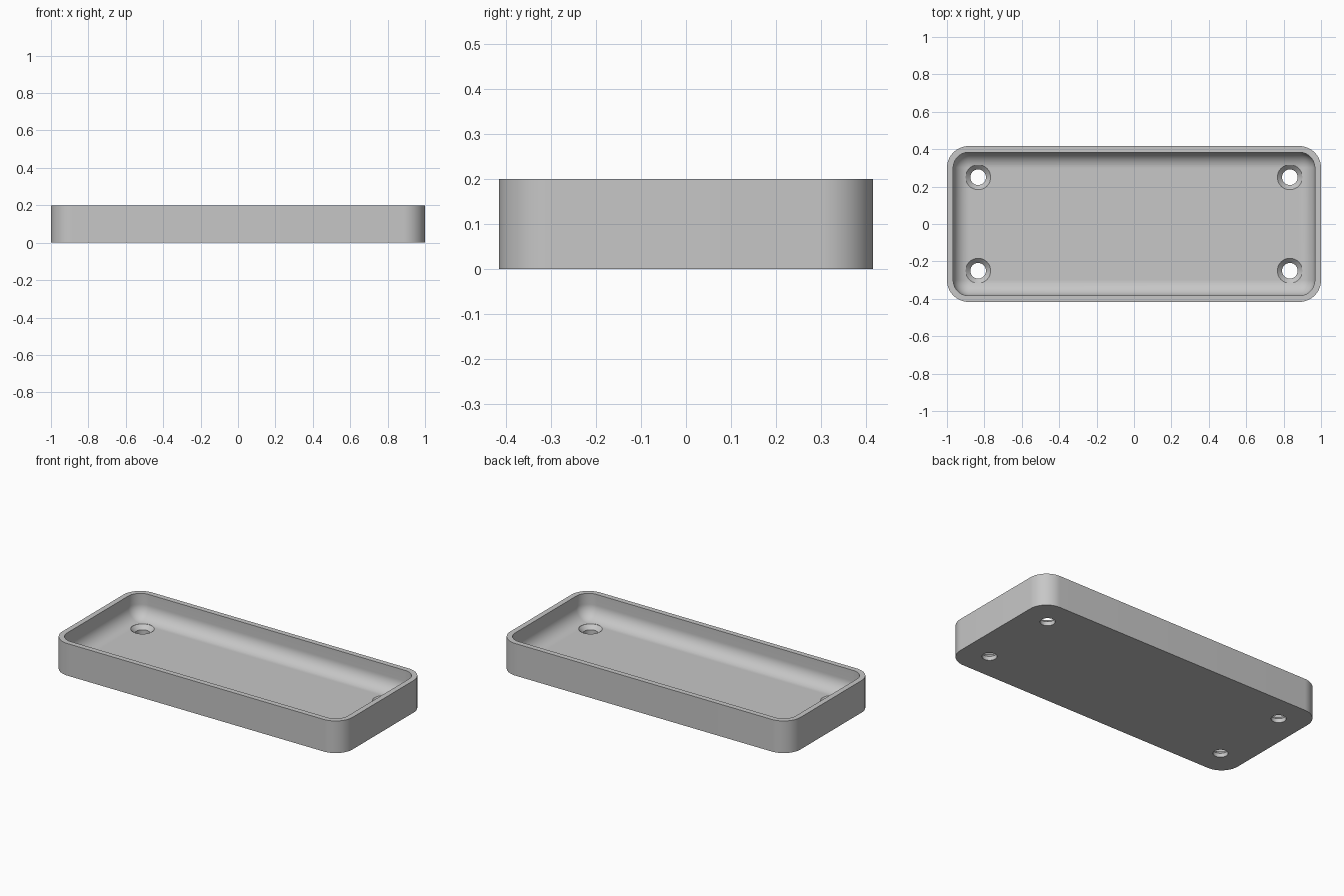
import bpy, bmesh
from math import sin, cos, pi, radians

cube = bpy.data.objects.get("Cube")
if cube:
    bpy.data.objects.remove(cube, do_unlink=True)

LENGTH, WIDTH, HEIGHT = 1.0, 0.4167, 0.2   # half length, half width, full height
WALL, FLOOR = 0.0333, 0.05
CORNER, FILLET = 0.1167, 0.0833
STEPS = 16


def rounded_loop(bm, hx, hy, r, z, cx=0, cy=0):
    """Ring of vertices along a rounded rectangle (a circle when hx = hy = r)."""
    ring = []
    for k, (sx, sy) in enumerate([(1, 1), (-1, 1), (-1, -1), (1, -1)]):
        for i in range(STEPS + 1):
            a = (k + i / STEPS) * pi / 2
            ring.append(bm.verts.new((cx + sx * (hx - r) + r * cos(a),
                                      cy + sy * (hy - r) + r * sin(a), z)))
    return ring


def loft(bm, rings):
    """Skin consecutive rings and cap both ends."""
    for a, b in zip(rings, rings[1:]):
        n = len(a)
        for i in range(n):
            j = (i + 1) % n
            bm.faces.new((a[i], a[j], b[j], b[i]))
    bm.faces.new(rings[0])
    bm.faces.new(rings[-1])


def finish(bm, name):
    bmesh.ops.remove_doubles(bm, verts=bm.verts, dist=1e-5)
    bmesh.ops.recalc_face_normals(bm, faces=bm.faces)
    mesh = bpy.data.meshes.new(name)
    bm.to_mesh(mesh)
    bm.free()
    obj = bpy.data.objects.new(name, mesh)
    bpy.context.collection.objects.link(obj)
    return obj


# Tray shell: outer wall, flat rim, inner wall and rounded floor edge
bm = bmesh.new()
rings = [rounded_loop(bm, LENGTH, WIDTH, CORNER, z) for z in (0, HEIGHT)]
ix, iy, ir = LENGTH - WALL, WIDTH - WALL, CORNER - WALL
rings.append(rounded_loop(bm, ix, iy, ir, HEIGHT))
for i in range(STEPS + 1):
    a = i / STEPS * pi / 2
    inset = FILLET * (1 - cos(a))
    rings.append(rounded_loop(bm, ix - inset, iy - inset, max(ir - inset, 0),
                              FLOOR + FILLET * (1 - sin(a))))
loft(bm, rings)
tray = finish(bm, "tray")

# Countersunk screw holes
bm = bmesh.new()
for sx in (-1, 1):
    for sy in (-1, 1):
        profile = [(0.0417, -0.05), (0.0417, FLOOR - 0.025),
                   (0.0667, FLOOR), (0.0667, FLOOR + 0.1)]
        loft(bm, [rounded_loop(bm, r, r, r, z, sx * 0.8333, sy * 0.25)
                  for r, z in profile])
cutter = finish(bm, "screw_hole_cutter")
cutter.hide_render = True

cut = tray.modifiers.new("screw_holes", 'BOOLEAN')
cut.operation, cut.solver, cut.object = 'DIFFERENCE', 'EXACT', cutter
bpy.ops.object.select_all(action='DESELECT')
tray.select_set(True)
bpy.context.view_layer.objects.active = tray
bpy.ops.object.modifier_apply(modifier=cut.name)
bpy.data.objects.remove(cutter, do_unlink=True)
bpy.ops.object.shade_smooth_by_angle(angle=radians(30))

# Plain grey material
grey = bpy.data.materials.new("light_grey")
grey.use_nodes = True
colour = (0.57, 0.57, 0.57, 1)
grey.diffuse_color = colour
grey.node_tree.nodes["Principled BSDF"].inputs["Base Color"].default_value = colour
tray.data.materials.clear()
tray.data.materials.append(grey)
